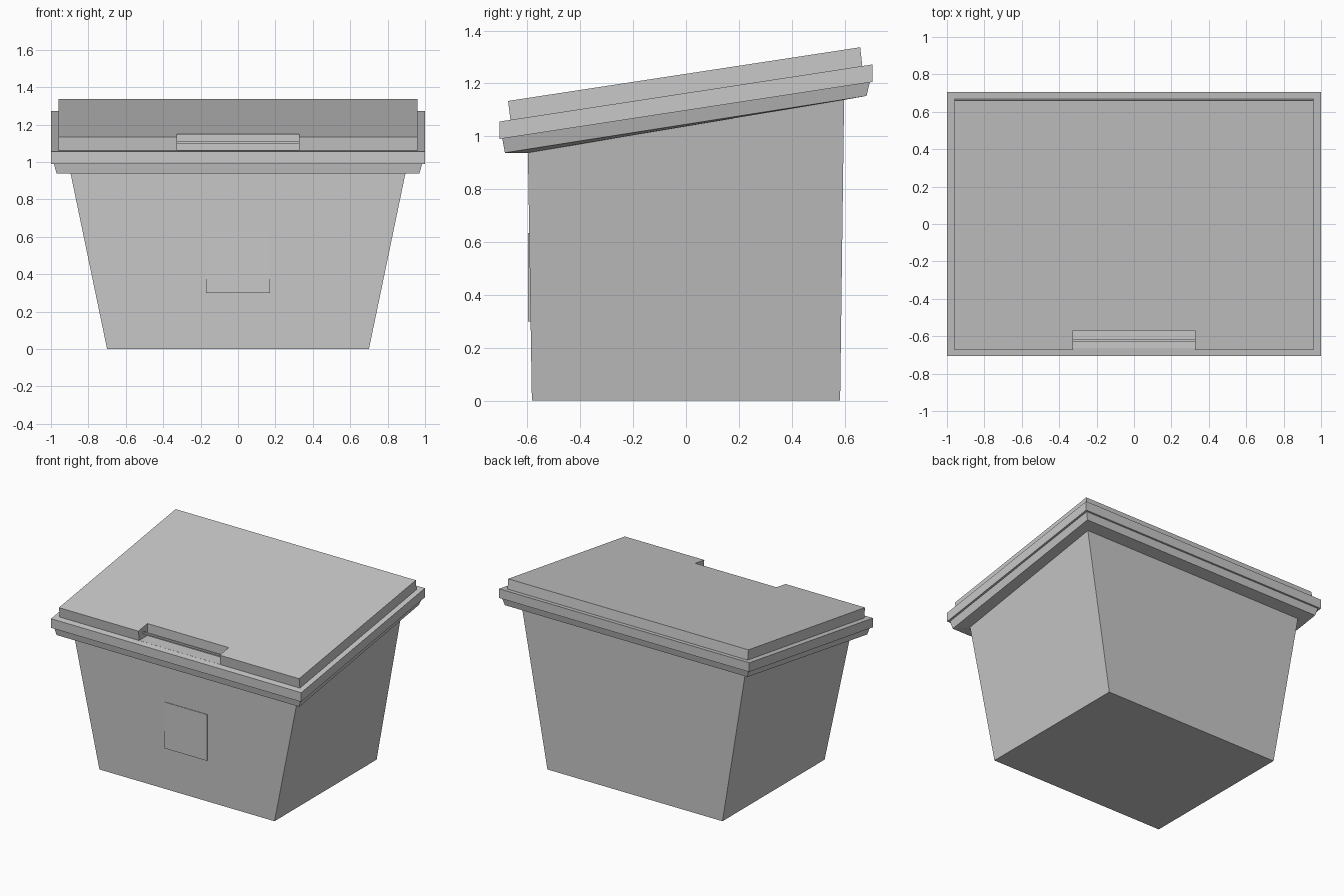
import bpy
import bmesh

if "Cube" in bpy.data.objects:
    bpy.data.objects.remove(bpy.data.objects["Cube"])

grey = bpy.data.materials.new("plain grey")
grey.use_nodes = True
colour = (0.58, 0.58, 0.58, 1)
grey.diffuse_color = colour
grey.node_tree.nodes["Principled BSDF"].inputs["Base Color"].default_value = colour


def loft(name, rings):
    """Closed loft through four-sided rings: half width, front y, back y, front z, back z."""
    bm = bmesh.new()
    loops = []
    for hw, yf, yb, zf, zb in rings:
        corners = ((-hw, yf, zf), (hw, yf, zf), (hw, yb, zb), (-hw, yb, zb))
        loops.append([bm.verts.new(c) for c in corners])
    for low, high in zip(loops, loops[1:]):
        for i in range(4):
            j = (i + 1) % 4
            bm.faces.new((low[i], low[j], high[j], high[i]))
    bm.faces.new(loops[0][::-1])
    bm.faces.new(loops[-1])
    bmesh.ops.recalc_face_normals(bm, faces=bm.faces)
    mesh = bpy.data.meshes.new(name)
    bm.to_mesh(mesh)
    bm.free()
    mesh.materials.append(grey)
    obj = bpy.data.objects.new(name, mesh)
    bpy.context.collection.objects.link(obj)
    return obj


def box(name, hw, yf, yb, z0, z1):
    return loft(name, [(hw, yf, yb, z0, z0), (hw, yf, yb, z1, z1)])


# Tapered bin with a sloping mouth
mouth = (0.895, -0.598, 0.598, 0.938, 1.138)
loft("bin_body", [(0.70, -0.583, 0.583, 0, 0), mouth])

# Flange under the rim, flaring out from the mouth
loft("flange", [mouth,
                (0.97, -0.685, 0.683, 0.938, 1.153),
                (0.985, -0.695, 0.695, 0.992, 1.205)])

# Sloping rim band
rim = loft("lid_rim", [(1.0, -0.706, 0.706, 0.99, 1.206),
                       (1.0, -0.706, 0.706, 1.056, 1.272)])

# Raised lid panel
lid = loft("lid_panel", [(0.96, -0.664, 0.667, 1.062, 1.266),
                         (0.96, -0.673, 0.659, 1.134, 1.337)])

# Finger notch cut with a level floor
cutter = box("notch_cutter", 0.325, -0.9, -0.57, 1.063, 1.4)
cutter.hide_render = True
for part in (rim, lid):
    cut = part.modifiers.new("notch", 'BOOLEAN')
    cut.operation = 'DIFFERENCE'
    cut.solver = 'EXACT'
    cut.object = cutter
    bpy.context.view_layer.objects.active = part
    bpy.ops.object.modifier_apply(modifier=cut.name)
bpy.data.objects.remove(cutter)

# Thin rod across the notch
box("notch_rod", 0.325, -0.627, -0.615, 1.10, 1.112)

# Thin blank plate on the front
box("front_plate", 0.17, -0.597, -0.589, 0.30, 0.634)
